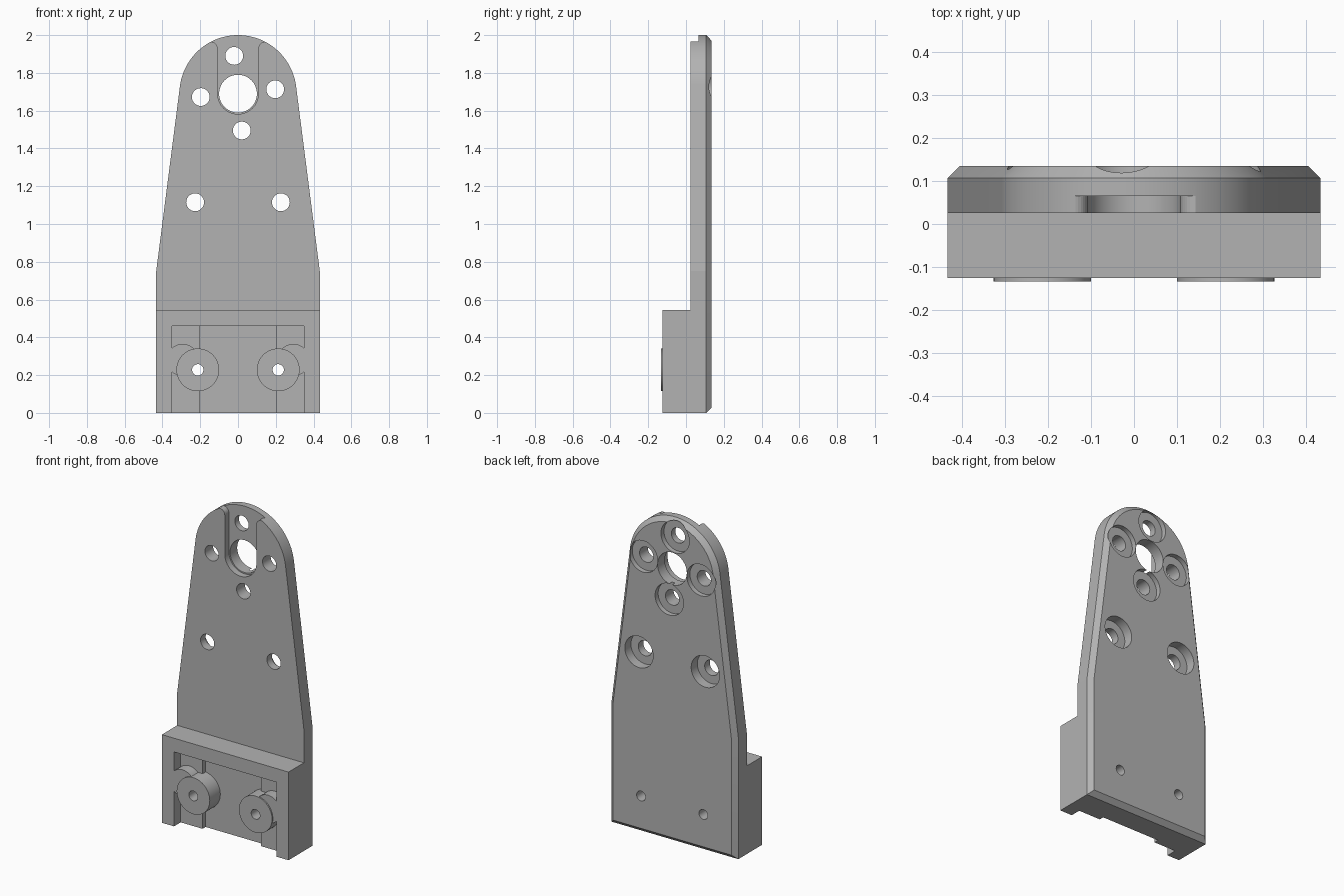
import bpy, bmesh
from math import sin, cos, tan, pi, radians, sqrt

cube = bpy.data.objects.get("Cube")
if cube:
    bpy.data.objects.remove(cube, do_unlink=True)

grey = bpy.data.materials.new("machined grey")
grey.use_nodes = True
colour = (0.45, 0.45, 0.45, 1)
grey.diffuse_color = colour
grey.node_tree.nodes["Principled BSDF"].inputs["Base Color"].default_value = colour

HALF_W, SHOULDER_Z, TOP_Z, TOP_R = 0.433, 0.75, 1.69, 0.31
FRONT, STEP, EDGE, BACK = -0.125, 0.025, 0.107, 0.135
CHAMFER = 0.028
TAPER = 0.1295   # angle of the tapering sides


def loft(name, sections):
    """Solid through (y, [(x, z), ...]) sections of equal length."""
    bm = bmesh.new()
    rings = [[bm.verts.new((x, y, z)) for x, z in pts] for y, pts in sections]
    for a, b in zip(rings, rings[1:]):
        for i in range(len(a)):
            j = (i + 1) % len(a)
            bm.faces.new((a[i], a[j], b[j], b[i]))
    bm.faces.new(rings[0])
    bm.faces.new(rings[-1])
    bmesh.ops.recalc_face_normals(bm, faces=bm.faces)
    mesh = bpy.data.meshes.new(name)
    bm.to_mesh(mesh)
    bm.free()
    obj = bpy.data.objects.new(name, mesh)
    obj.data.materials.append(grey)
    bpy.context.collection.objects.link(obj)
    return obj


def prism(name, pts, y0, y1):
    return loft(name, [(y0, pts), (y1, pts)])


def box(name, x0, x1, z0, z1, y0, y1):
    return prism(name, [(x0, z0), (x1, z0), (x1, z1), (x0, z1)], y0, y1)


def arc(x, z, r, a0, a1, n):
    return [(x + r * cos(a0 + (a1 - a0) * i / n),
             z + r * sin(a0 + (a1 - a0) * i / n)) for i in range(n + 1)]


def cylinder(name, x, z, r, y0, y1):
    return prism(name, arc(x, z, r, 0, 2 * pi, 64)[:-1], y0, y1)


def combine(obj, other, operation="DIFFERENCE"):
    mod = obj.modifiers.new("cut", "BOOLEAN")
    mod.operation, mod.solver, mod.object = operation, "EXACT", other
    bpy.context.view_layer.objects.active = obj
    bpy.ops.object.modifier_apply(modifier=mod.name)
    bpy.data.objects.remove(other, do_unlink=True)


def outline(inset):
    """Plate outline, moved inwards by the inset."""
    w = HALF_W - inset
    shoulder = SHOULDER_Z - inset * tan(TAPER / 2)
    top = arc(0, TOP_Z, TOP_R - inset, TAPER, pi - TAPER, 48)
    return [(-w, inset), (w, inset), (w, shoulder)] + top + [(-w, shoulder)]


# Tapered plate with a chamfered back
plate = loft("back_plate", [(STEP, outline(0)), (EDGE, outline(0)),
                            (BACK, outline(CHAMFER))])

# Front slot running from the centre hole to the top, with flared mouth
SLOT_R, FLARE = 0.108, 0.035
mouth_z = TOP_Z + sqrt(TOP_R ** 2 - (SLOT_R + FLARE) ** 2)
flare = arc(SLOT_R + FLARE, mouth_z - FLARE, FLARE, pi, pi / 2, 8)
right = flare + [(SLOT_R + FLARE, 2.1)]
slot = arc(0, TOP_Z, SLOT_R, pi, 2 * pi, 32) + right
slot += [(-x, z) for x, z in reversed(right)]
combine(plate, prism("slot_cutter", slot, -0.1, 0.065))
combine(plate, cylinder("centre_cutter", 0, TOP_Z, 0.1, -0.1, 0.3))

# Counterbored screw holes: x, z, depth of the counterbore
screws = [(-0.02, 1.89, 0.03), (-0.197, 1.672, 0.03), (0.197, 1.713, 0.03),
          (0.02, 1.495, 0.03), (-0.227, 1.115, 0.06), (0.227, 1.115, 0.06)]
for x, z, depth in screws:
    combine(plate, cylinder("bore_cutter", x, z, 0.097, BACK - depth, 0.3))
    combine(plate, cylinder("hole_cutter", x, z, 0.047, -0.1, 0.3))

# Mounting block with a stepped pocket open at the bottom
block = box("mounting_block", -HALF_W, HALF_W, 0, 0.545, FRONT, STEP)
combine(block, box("pocket_cutter", -0.35, 0.35, -0.1, 0.46, -0.3, -0.06))
combine(block, box("channel_cutter", -0.2, 0.2, -0.1, 0.46, -0.3, -0.03))

# Round bosses, each tied to the pocket wall by a lobe
parts = [plate, block]
for side, s in (("left", 1), ("right", -1)):
    x, z = s * 0.213, 0.228
    combine(block, cylinder("lobe", s * 0.293, 0.28, 0.085, FRONT, 0), "UNION")
    boss = cylinder(side + "_boss", x, z, 0.113, -0.133, -0.02)
    parts.append(boss)
    for part in (plate, block, boss):
        combine(part, cylinder("hole_cutter", x, z, 0.03, -0.3, 0.3))

# Smooth the round walls and keep every real edge sharp
for part in parts:
    bpy.ops.object.select_all(action="DESELECT")
    part.select_set(True)
    bpy.context.view_layer.objects.active = part
    bpy.ops.object.shade_smooth_by_angle(angle=radians(7))
